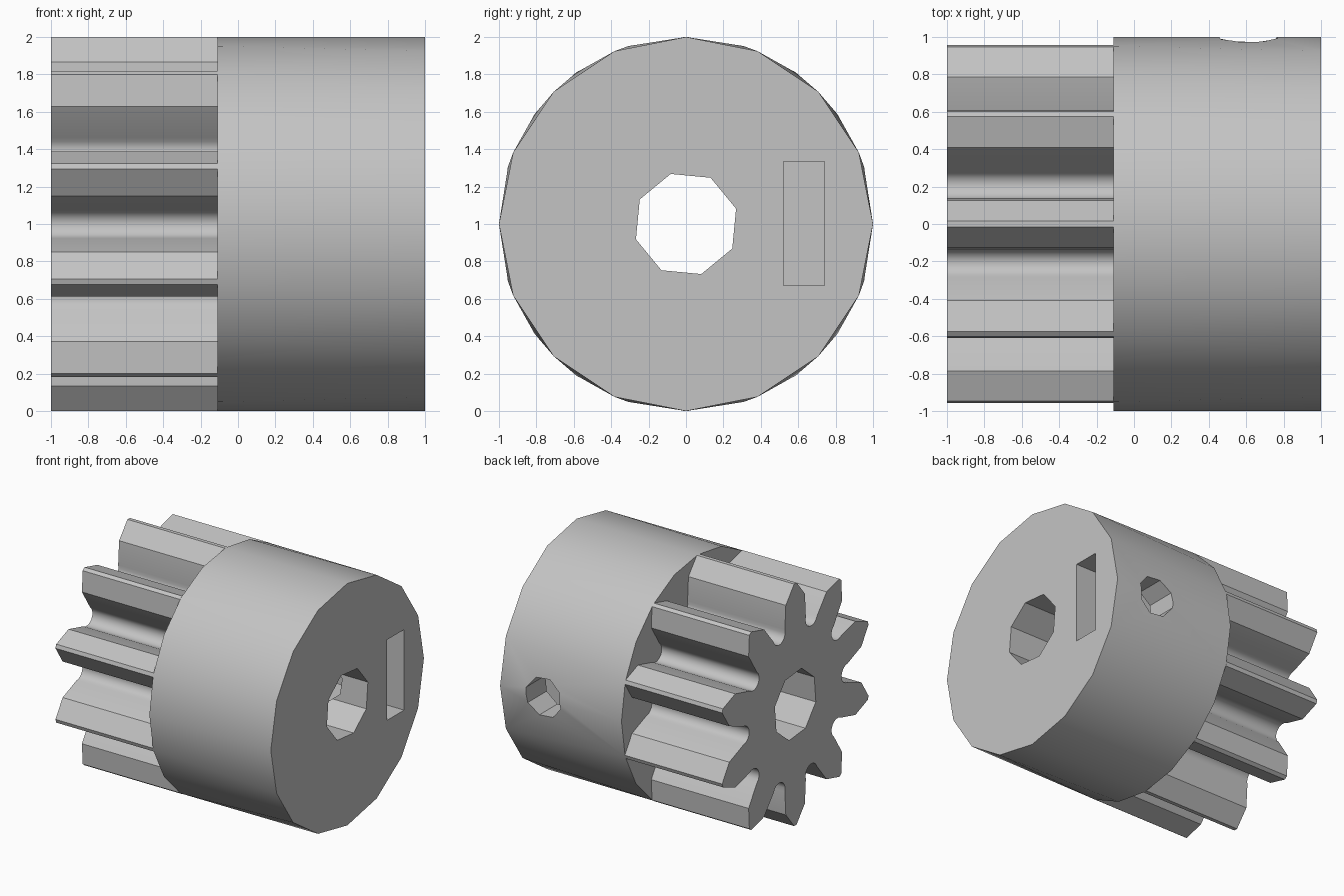
import bpy, bmesh
from math import sin, cos, pi, radians
from mathutils import Vector

if "Cube" in bpy.data.objects:
    bpy.data.objects.remove(bpy.data.objects["Cube"])

grey = bpy.data.materials.new("plain grey")
grey.use_nodes = True
colour = (0.55, 0.55, 0.55, 1)
grey.diffuse_color = colour
grey.node_tree.nodes["Principled BSDF"].inputs["Base Color"].default_value = colour

AXIS_Z = 1.0     # height of the shaft axis
STEP_X = -0.11   # where gear meets collar
TEETH = 10


def make_object(name, bm):
    bmesh.ops.recalc_face_normals(bm, faces=bm.faces[:])
    mesh = bpy.data.meshes.new(name)
    bm.to_mesh(mesh)
    bm.free()
    mesh.materials.append(grey)
    obj = bpy.data.objects.new(name, mesh)
    bpy.context.collection.objects.link(obj)
    return obj


def ring(count, radius, turn=0.0, centre=(0, 0)):
    angles = [turn + 2 * pi * i / count for i in range(count)]
    return [(centre[0] + radius * cos(a), centre[1] + radius * sin(a)) for a in angles]


def prism(name, points, low, high, place):
    """Extrude a 2D outline from low to high; place maps (u, v, depth) to space."""
    bm = bmesh.new()
    ends = [[bm.verts.new(place(u, v, d)) for u, v in points] for d in (low, high)]
    for loop in ends:
        bm.faces.new(loop)
    for i in range(len(points)):
        j = (i + 1) % len(points)
        bm.faces.new((ends[0][i], ends[0][j], ends[1][j], ends[1][i]))
    return make_object(name, bm)


def along_x(u, v, d):
    return Vector((d, u, v + AXIS_Z))


def along_y(u, v, d):
    return Vector((u, d, v + AXIS_Z))


def cut(obj, cutter):
    bpy.context.view_layer.objects.active = obj
    mod = obj.modifiers.new("cut", "BOOLEAN")
    mod.operation = "DIFFERENCE"
    mod.solver = "EXACT"
    mod.object = cutter
    bpy.ops.object.modifier_apply(modifier=mod.name)


# Collar: twenty-sided at the gear, blending to sixteen-sided at the outer end
bm = bmesh.new()
for x, sides in ((STEP_X, 20), (1.0, 16)):
    for u, v in ring(sides, 1.0):
        bm.verts.new(along_x(u, v, x))
bmesh.ops.convex_hull(bm, input=bm.verts[:])
bmesh.ops.dissolve_limit(bm, angle_limit=radians(0.3), verts=bm.verts[:], edges=bm.edges[:])
collar = make_object("collar", bm)

# Pinion outline: pointed teeth with two-part flanks and round valleys
flank = [(0.67, 0.137), (0.866, 0.125), (1.0, 0.016)]
tooth = [(r, -t) for r, t in flank] + [(r, t) for r, t in reversed(flank)]
outline = []
for k in range(TEETH):
    a = pi / 2 + 2 * pi * k / TEETH
    points = [(r * cos(a) - t * sin(a), r * sin(a) + t * cos(a)) for r, t in tooth]
    outline += points
    # half-round valley from this tooth's root to the next tooth's root
    b = a + pi / TEETH
    start = Vector(points[-1])
    inward = -Vector((cos(b), sin(b)))
    side = Vector((-sin(b), cos(b)))
    half = -start.dot(side)
    centre = start + side * half
    for i in range(1, 8):
        s = pi * i / 8
        p = centre - side * half * cos(s) + inward * half * sin(s)
        outline.append((p.x, p.y))
pinion = prism("pinion", outline, -1.0, STEP_X, along_x)

# Bore through everything, nut slot in the end, screw hole from the back
bore = prism("bore_cutter", ring(8, 0.28, radians(17)), -1.5, 1.5, along_x)
slot_outline = [(0.52, -0.33), (0.74, -0.33), (0.74, 0.335), (0.52, 0.335)]
slot = prism("slot_cutter", slot_outline, 0.27, 1.5, along_x)
screw = prism("screw_cutter", ring(8, 0.165, radians(17), (0.61, 0)), 0.0, 1.5, along_y)

for cutter in (bore, slot, screw):
    cut(collar, cutter)
cut(pinion, bore)
for cutter in (bore, slot, screw):
    bpy.data.objects.remove(cutter)

# Smooth the round surfaces and keep the corners sharp
bpy.ops.object.select_all(action="DESELECT")
for obj in (collar, pinion):
    obj.select_set(True)
bpy.context.view_layer.objects.active = collar
bpy.ops.object.shade_smooth_by_angle(angle=radians(28))
